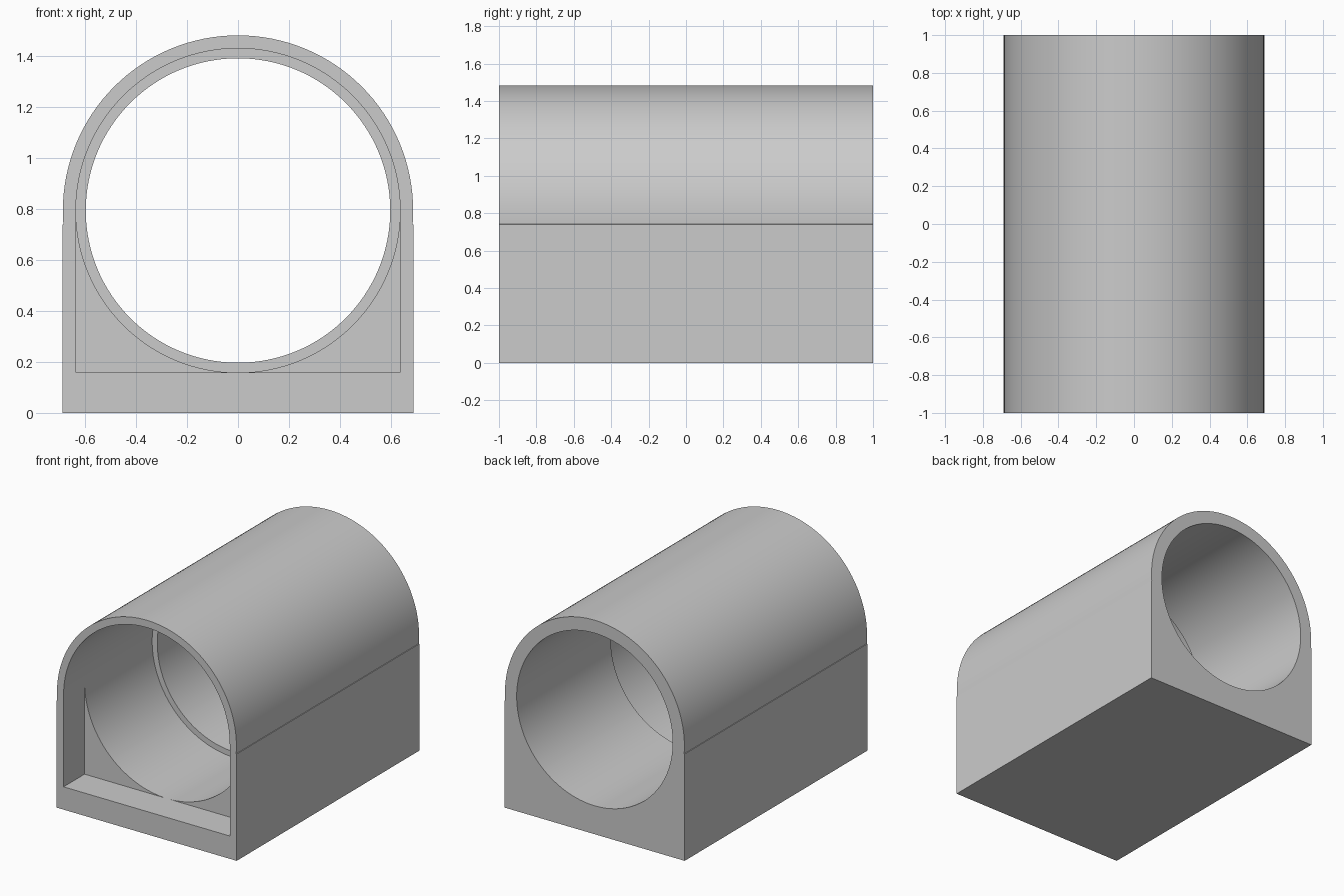
import bpy, bmesh
from math import sin, cos, tan, atan2, pi, radians

cube = bpy.data.objects.get("Cube")
if cube:
    bpy.data.objects.remove(cube, do_unlink=True)

CENTRE_Z = 0.795      # axis of the bore
HALF = 0.69           # half width of the square base
ARCH = 0.688          # outer arch radius
LEDGE = -0.055        # top of the base, relative to the axis
WIDE, NARROW = 0.637, 0.598


def box_reach(a, half, depth):
    """Distance from the axis to a box wall or floor along angle a."""
    side = half / max(abs(cos(a)), 1e-9)
    floor = depth / max(-sin(a), 1e-9)
    return min(side, floor)


def outer(a):
    below = sin(a) < 0 and HALF * sin(a) <= LEDGE * abs(cos(a)) + 1e-6
    return box_reach(a, HALF, CENTRE_Z) if below else ARCH


def recess(a):
    return WIDE if sin(a) >= 0 else box_reach(a, WIDE, WIDE)


def wide_bore(a):
    return WIDE


def narrow_bore(a):
    return NARROW


# Shared angles: even steps plus every corner, mirrored left and right
corners = [atan2(-CENTRE_Z, HALF), -pi / 4,
           atan2(LEDGE, HALF), atan2(LEDGE, HALF) + 0.0005]
angles = [2 * pi * i / 128 for i in range(128)]
for c in corners:
    angles += [c % (2 * pi), (pi - c) % (2 * pi)]
angles = sorted({round(a, 6) for a in angles})

# Closed loop of sections: outside shell, back bore, step, front bore, recess
sections = [(outer, -1), (outer, 1), (narrow_bore, 1), (narrow_bore, -0.03),
            (wide_bore, -0.03), (wide_bore, -0.77), (recess, -0.77), (recess, -1)]

bm = bmesh.new()
rings = [[bm.verts.new((f(a) * cos(a), y, CENTRE_Z + f(a) * sin(a)))
          for a in angles] for f, y in sections]
n = len(angles)
for k, ring in enumerate(rings):
    following = rings[(k + 1) % len(rings)]
    for i in range(n):
        j = (i + 1) % n
        bm.faces.new((ring[i], ring[j], following[j], following[i]))
bmesh.ops.remove_doubles(bm, verts=bm.verts, dist=0.00005)
bmesh.ops.recalc_face_normals(bm, faces=bm.faces)

mesh = bpy.data.meshes.new("arched_housing")
bm.to_mesh(mesh)
bm.free()
housing = bpy.data.objects.new("arched_housing", mesh)
bpy.context.collection.objects.link(housing)

# Single plain grey
grey = bpy.data.materials.new("light_grey")
grey.use_nodes = True
colour = (0.6, 0.6, 0.6, 1)
grey.diffuse_color = colour
grey.node_tree.nodes["Principled BSDF"].inputs["Base Color"].default_value = colour
mesh.materials.append(grey)

# Smooth curved walls, crisp edges
bpy.ops.object.select_all(action='DESELECT')
housing.select_set(True)
bpy.context.view_layer.objects.active = housing
bpy.ops.object.shade_smooth_by_angle(angle=radians(30))
